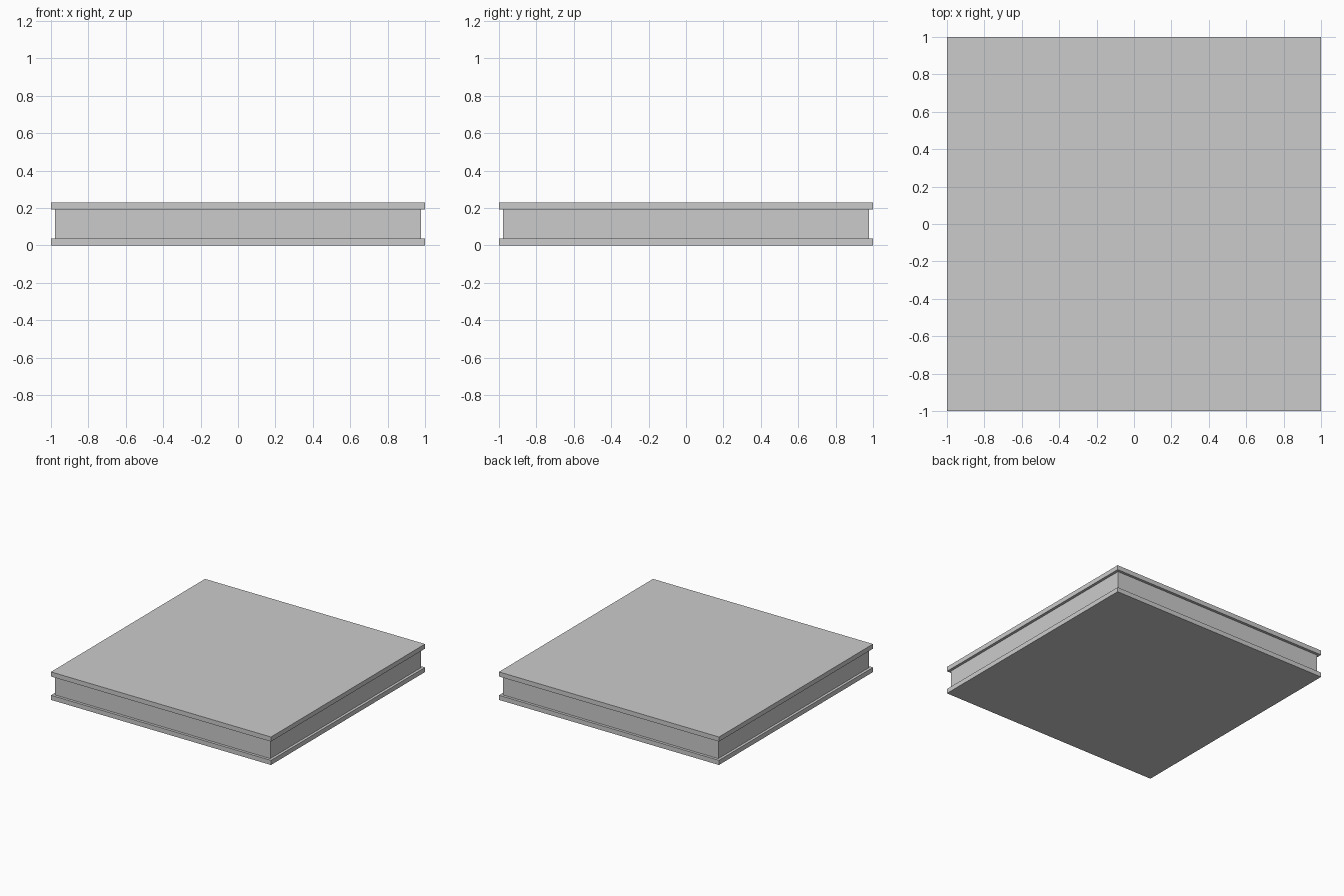
import bpy

if "Cube" in bpy.data.objects:
    bpy.data.objects.remove(bpy.data.objects["Cube"])

HEIGHT = 0.23
PLATE = 0.038
CORE_WIDTH = 1.956


def slab(name, width, z0, z1):
    bpy.ops.mesh.primitive_cube_add(size=1, location=(0, 0, (z0 + z1) / 2))
    ob = bpy.context.object
    ob.name = name
    ob.scale = (width, width, z1 - z0)
    bpy.ops.object.transform_apply(location=False, rotation=False, scale=True)
    return ob


# Wide plates above and below a slightly recessed core
slab("bottom_plate", 2.0, 0, PLATE)
slab("core", CORE_WIDTH, PLATE, HEIGHT - PLATE)
slab("top_plate", 2.0, HEIGHT - PLATE, HEIGHT)
